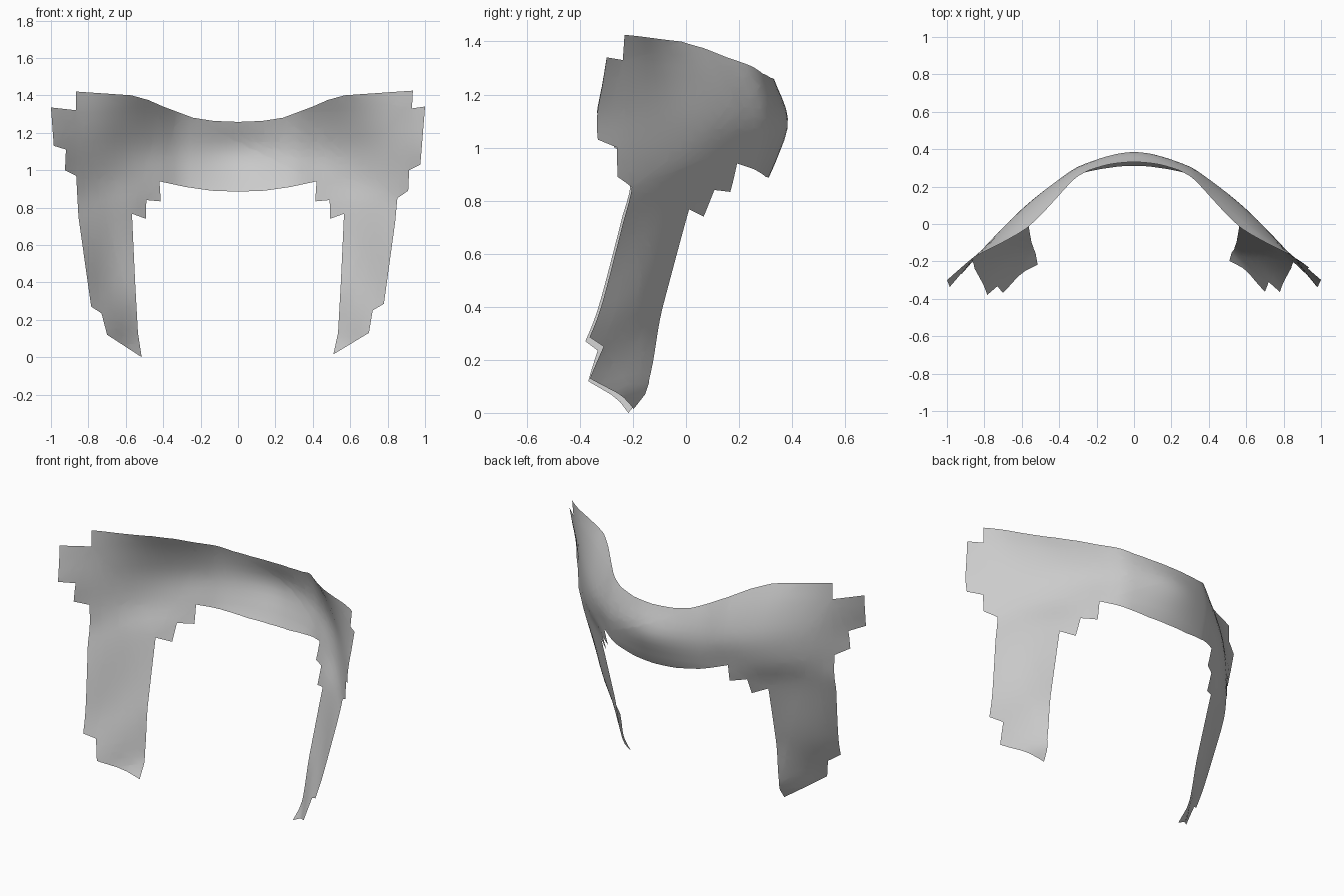
import bpy
import bmesh
from mathutils import Vector

default_cube = bpy.data.objects.get("Cube")
if default_cube:
    bpy.data.objects.remove(default_cube)

# Outline of one half in (x, z), shared by both sides
TOP_EDGE = [(.13, 1.263), (.24, 1.28), (.32, 1.31), (.4, 1.34), (.48, 1.375), (.57, 1.4)]
INNER_EDGE = [(.535, .13), (.55, .4), (.567, .767), (.493, .74), (.49, .84),
              (.413, .833), (.42, .94), (.28, .91), (.14, .89)]

# Stepped outer edges, which differ a little from side to side
LEFT_STEPS = [(.935, 1.425), (.93, 1.33), (1, 1.34), (.975, 1.03), (.915, 1), (.91, .89),
              (.852, .85), (.84, .72), (.78, .285), (.72, .25), (.7, .13), (.51, .015)]
RIGHT_STEPS = [(.865, 1.42), (.865, 1.32), (1, 1.335), (.985, 1.13), (.92, 1.11), (.925, 1),
               (.865, .97), (.853, .75), (.785, .27), (.73, .235), (.7, .12), (.515, 0)]

# Depth of the curved sheet: columns across x, one row per height
COLUMNS = [0, .28, .42, .57, .7, .86, 1]
DEPTH = {
    0: [0, -.02, -.12, -.28, -.44, -.64, -.8],
    .1: [.02, .03, -.04, -.19, -.38, -.58, -.75],
    .4: [.1, .06, -.02, -.1, -.205, -.4, -.56],
    .8: [.27, .225, .15, .02, -.085, -.225, -.36],
    .95: [.34, .285, .195, .085, -.03, -.2, -.36],
    1.1: [.385, .315, .225, .105, -.02, -.19, -.36],
    1.25: [.335, .285, .185, .06, -.05, -.18, -.32],
    1.42: [.26, .21, .09, -.03, -.1, -.18, -.28],
}


def smooth_curve(knots, values, t):
    """Cubic curve through the values at unevenly spaced knots."""
    last = len(knots) - 1
    t = min(max(t, knots[0]), knots[last])
    i = max(k for k in range(last) if knots[k] <= t)

    def slope(k):
        a, b = max(k - 1, 0), min(k + 1, last)
        return (values[b] - values[a]) / (knots[b] - knots[a])

    span = knots[i + 1] - knots[i]
    s = (t - knots[i]) / span
    start = values[i] + s * s * (3 - 2 * s) * (values[i + 1] - values[i])
    bend = s * (1 - s) * ((1 - s) * slope(i) - s * slope(i + 1))
    return start + span * bend


def mirrored(values, sign=1):
    return [sign * v for v in values[:0:-1]] + values


def sheet_depth(x, z):
    knots = mirrored(COLUMNS, -1)
    row_depths = [smooth_curve(knots, mirrored(row), x) for row in DEPTH.values()]
    return smooth_curve(list(DEPTH), row_depths, z)


def cut_along(bm, normal, first, count, step):
    """Slice the flat sheet into even strips."""
    for i in range(count):
        bmesh.ops.bisect_plane(bm, geom=bm.verts[:] + bm.edges[:] + bm.faces[:], dist=1e-5,
                               plane_co=normal * (first + i * step), plane_no=normal)


# Flat sheet: both halves joined into one outline
left_half = TOP_EDGE + LEFT_STEPS + INNER_EDGE
right_half = TOP_EDGE + RIGHT_STEPS + INNER_EDGE
outline = [(0, 1.258)] + left_half + [(0, .885)]
outline += [(-x, z) for x, z in reversed(right_half)]

bm = bmesh.new()
bm.faces.new([bm.verts.new((x, 0, z)) for x, z in outline])
bm.normal_update()
bmesh.ops.triangulate(bm, faces=bm.faces[:], ngon_method='EAR_CLIP')
cut_along(bm, Vector((1, 0, 0)), -.98, 50, .04)
cut_along(bm, Vector((0, 0, 1)), .03, 35, .04)

# Bend the sheet back into its curved form, outside facing the rear
for vert in bm.verts:
    vert.co.y = sheet_depth(vert.co.x, vert.co.z)
bm.normal_update()
if sum(face.normal.y for face in bm.faces) < 0:
    bmesh.ops.reverse_faces(bm, faces=bm.faces[:])
for face in bm.faces:
    face.smooth = True

mesh = bpy.data.meshes.new("curved_band")
bm.to_mesh(mesh)
bm.free()

# Plain grey material
grey = bpy.data.materials.new("light_grey")
grey.use_nodes = True
colour = (.6, .6, .6, 1)
grey.diffuse_color = colour
grey.node_tree.nodes["Principled BSDF"].inputs["Base Color"].default_value = colour
mesh.materials.append(grey)

band = bpy.data.objects.new("curved_band", mesh)
bpy.context.collection.objects.link(band)
